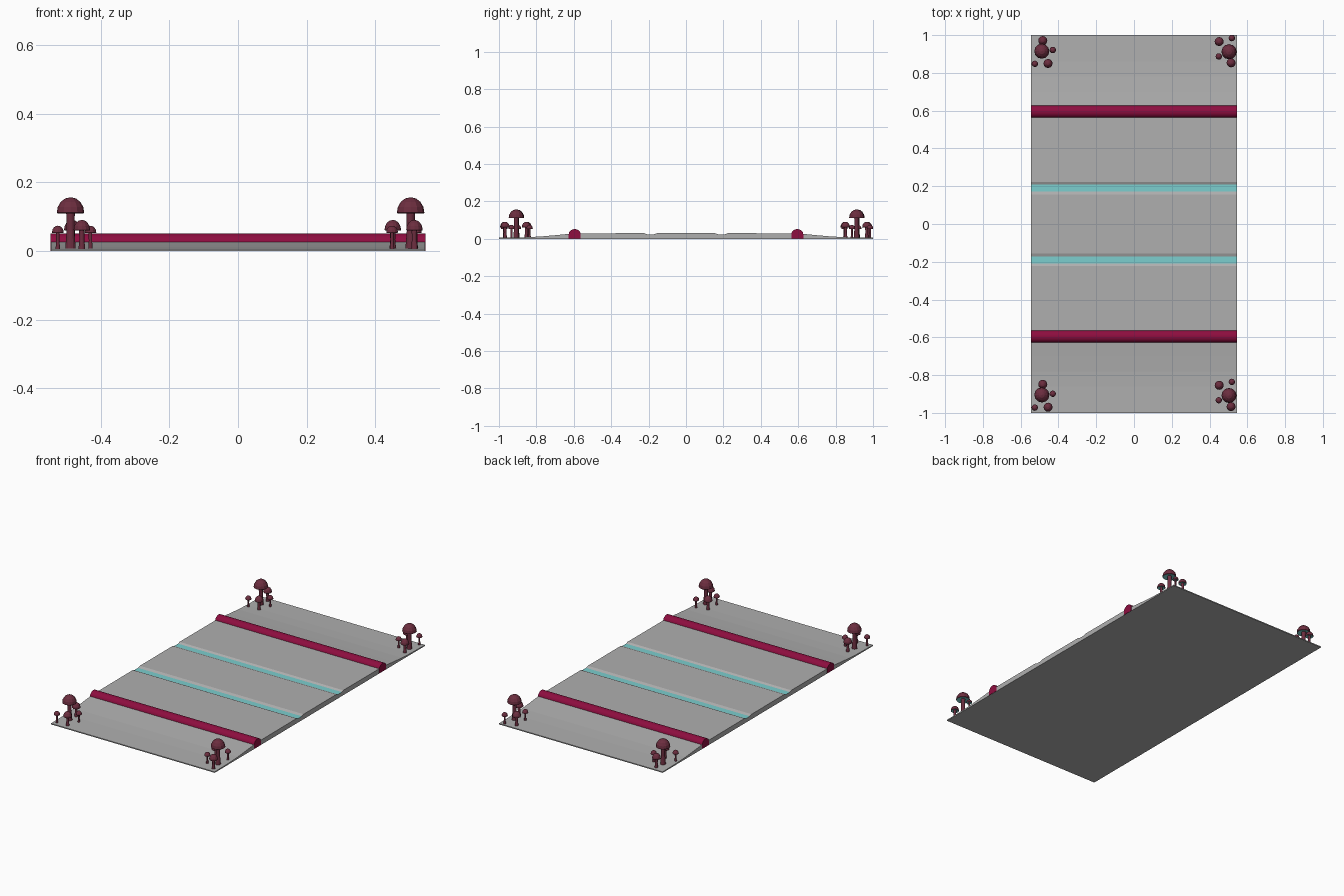
import bpy, bmesh, math

if "Cube" in bpy.data.objects:
    bpy.data.objects.remove(bpy.data.objects["Cube"])

def material(name, rgb):
    m = bpy.data.materials.new(name)
    m.diffuse_color = (*rgb, 1)
    m.use_nodes = True
    m.node_tree.nodes["Principled BSDF"].inputs["Base Color"].default_value = m.diffuse_color
    return m

GREY = material("stone grey", (0.43, 0.43, 0.43))
WINE = material("wine red", (0.27, 0.004, 0.05))
PLUM = material("mushroom plum", (0.15, 0.027, 0.05))
CYAN = material("glowing cyan", (0.2, 0.62, 0.62))

def finish(name, bm, mats, smooth=None):
    bmesh.ops.recalc_face_normals(bm, faces=bm.faces)
    me = bpy.data.meshes.new(name)
    bm.to_mesh(me)
    bm.free()
    for m in mats:
        me.materials.append(m)
    ob = bpy.data.objects.new(name, me)
    bpy.context.collection.objects.link(ob)
    if smooth:
        bpy.context.view_layer.objects.active = ob
        ob.select_set(True)
        bpy.ops.object.shade_smooth_by_angle(angle=math.radians(smooth))
        ob.select_set(False)
    return ob

def extrude_x(bm, profile, half):
    """Sweep a closed (y, z) outline along x."""
    a = [bm.verts.new((-half, y, z)) for y, z in profile]
    b = [bm.verts.new((half, y, z)) for y, z in profile]
    bm.faces.new(a)
    bm.faces.new(b[::-1])
    n = len(profile)
    for i in range(n):
        j = (i + 1) % n
        bm.faces.new((a[i], a[j], b[j], b[i]))

# Bridge deck with ramped ends and two shallow glowing grooves
half = [(0.155, 0.03), (0.172, 0.024), (0.209, 0.024), (0.222, 0.03), (0.56, 0.029),
        (0.63, 0.026), (0.7, 0.019), (0.78, 0.012), (0.86, 0.008), (1.0, 0.006)]
outline = [(-y, z) for y, z in reversed(half)] + half + [(1, 0), (-1, 0)]
bm = bmesh.new()
extrude_x(bm, outline, 0.545)
bm.faces.ensure_lookup_table()
for f in bm.faces:
    c = f.calc_center_median()
    if 0.172 < abs(c.y) < 0.209 and c.z > 0.02:
        f.material_index = 1
finish("deck", bm, [GREY, CYAN])

# Rounded kerb bars across the deck
for s, label in ((-1, "front_bar"), (1, "back_bar")):
    r = 0.032
    arc = [(s * 0.595 + r * math.cos(math.pi * i / 8),
            0.024 + 0.028 * math.sin(math.pi * i / 8)) for i in range(9)]
    bm = bmesh.new()
    extrude_x(bm, arc + [(s * 0.595 - r, 0.001), (s * 0.595 + r, 0.001)], 0.5465)
    finish(label, bm, [WINE], 35)

# Mushroom: lathed stem and domed cap with glowing underside
def mushroom(bm, x, y, cap_r, stem_r, rim, top, n=12):
    base = 0.006
    prof = [(stem_r * 1.1, base), (stem_r * 0.8, (base + rim) / 2), (stem_r * 0.9, rim + 0.004),
            (cap_r * 0.95, rim)]
    prof += [(cap_r * math.cos(t), rim + 0.002 + (top - rim - 0.002) * math.sin(t))
             for t in (math.radians(a) for a in (0, 22, 45, 67))]
    rings = [[bm.verts.new((x + r * math.cos(2 * math.pi * i / n),
                            y + r * math.sin(2 * math.pi * i / n), z)) for i in range(n)]
             for r, z in prof]
    bm.faces.new(rings[0][::-1])
    tip = bm.verts.new((x, y, top))
    for k, (a, b) in enumerate(zip(rings, rings[1:])):
        for i in range(n):
            j = (i + 1) % n
            f = bm.faces.new((a[i], a[j], b[j], b[i]))
            f.material_index = 1 if k == 2 else 0
    for i in range(n):
        bm.faces.new((rings[-1][i], rings[-1][(i + 1) % n], tip))

SIZES = {"big": (0.04, 0.014, 0.11, 0.157), "mid": (0.024, 0.009, 0.06, 0.091),
         "small": (0.017, 0.006, 0.053, 0.074)}
LEFT = [("big", -0.488, 0.005), ("mid", -0.483, 0.061), ("small", -0.43, 0.011),
        ("mid", -0.455, -0.06), ("small", -0.525, -0.062)]
RIGHT = [("big", 0.503, 0.002), ("mid", 0.451, 0.056), ("small", 0.518, 0.074),
         ("small", 0.449, -0.023), ("mid", 0.514, -0.057)]
for side, group in (("left", LEFT), ("right", RIGHT)):
    for end, y0 in (("front", -0.91), ("back", 0.91)):
        bm = bmesh.new()
        for size, x, dy in group:
            mushroom(bm, x, y0 + dy, *SIZES[size])
        finish(f"{end}_{side}_mushrooms", bm, [PLUM, CYAN])
